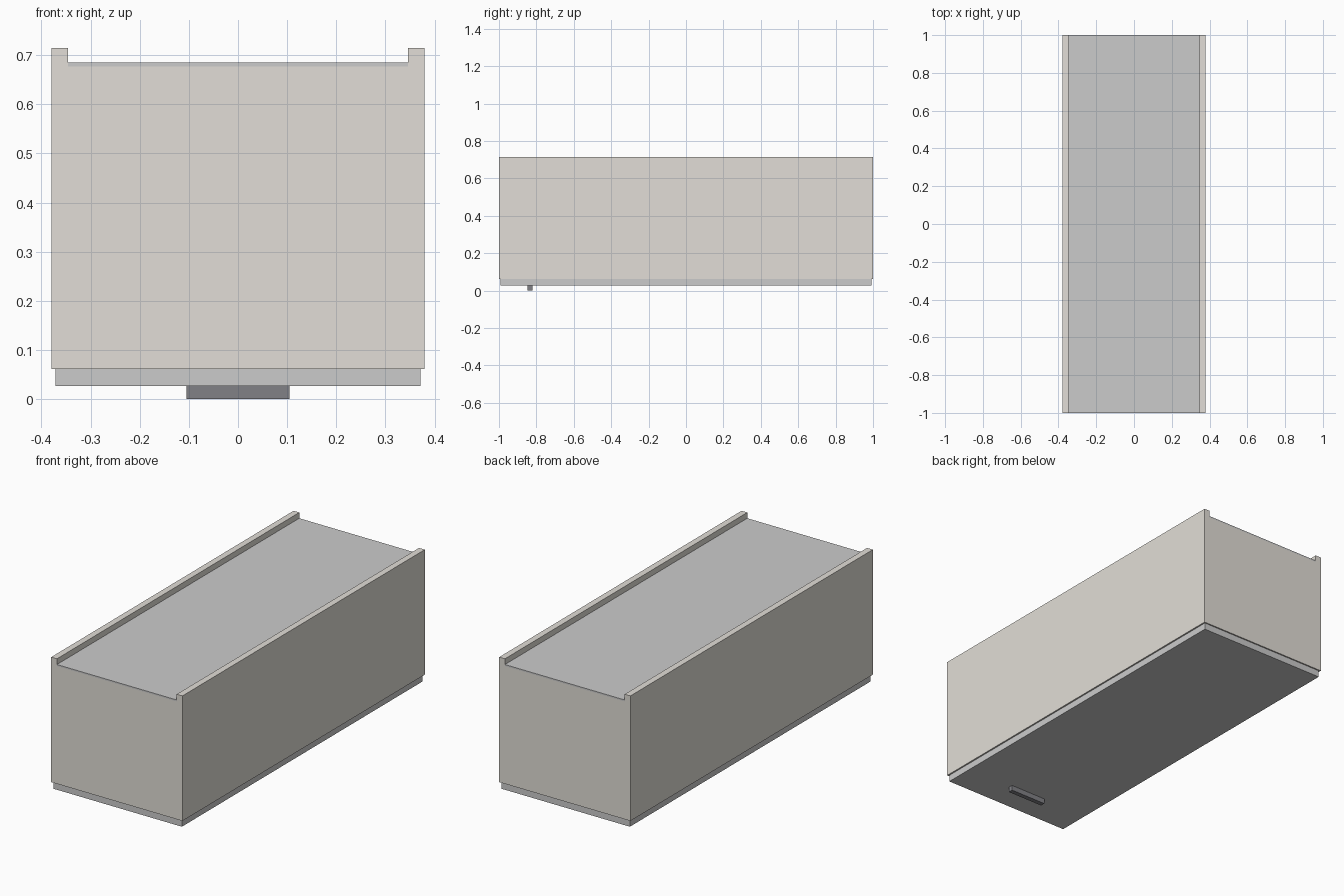
import bpy

if "Cube" in bpy.data.objects:
    bpy.data.objects.remove(bpy.data.objects["Cube"])


def material(name, color):
    m = bpy.data.materials.new(name)
    m.diffuse_color = (*color, 1)
    m.use_nodes = True
    m.node_tree.nodes["Principled BSDF"].inputs["Base Color"].default_value = m.diffuse_color
    return m


def box(name, x, y, z, mat):
    """Box from (min, max) ranges on each axis."""
    bpy.ops.mesh.primitive_cube_add(size=1, location=[(a + b) / 2 for a, b in (x, y, z)])
    o = bpy.context.object
    o.name = name
    o.scale = [b - a for a, b in (x, y, z)]
    bpy.ops.object.transform_apply(location=False, rotation=False, scale=True)
    o.data.materials.append(mat)
    return o


beige = material("carcass_beige", (0.76, 0.73, 0.68))
pale = material("panel_pale", (0.82, 0.82, 0.79))
dark = material("handle_dark", (0.22, 0.22, 0.24))

W, L, T = 0.379, 1.0, 0.033          # half width, half length, board thickness
Z0, ZB, Z1 = 0.062, 0.677, 0.715     # carcass front edge, back panel seat, rear edge

# Hollow carcass: two long sides and two end boards between them
for s, side in ((-1, "left"), (1, "right")):
    box(f"{side}_side_panel", sorted((s * (W - T), s * W)), (-L, L), (Z0, Z1), beige)
for s, end in ((-1, "front"), (1, "back")):
    box(f"{end}_end_panel", (T - W, W - T), sorted((s * (L - T), s * L)), (Z0, ZB), beige)

# Thin back panel recessed between the sides
box("back_panel", (T - W, W - T), (-L, L), (ZB, 0.685), pale)

# Door closing the underside, with its bar handle
box("door", (-0.371, 0.371), (-0.993, 0.993), (0.027, Z0), pale)
box("handle", (-0.105, 0.105), (-0.847, -0.822), (0, 0.027), dark)
